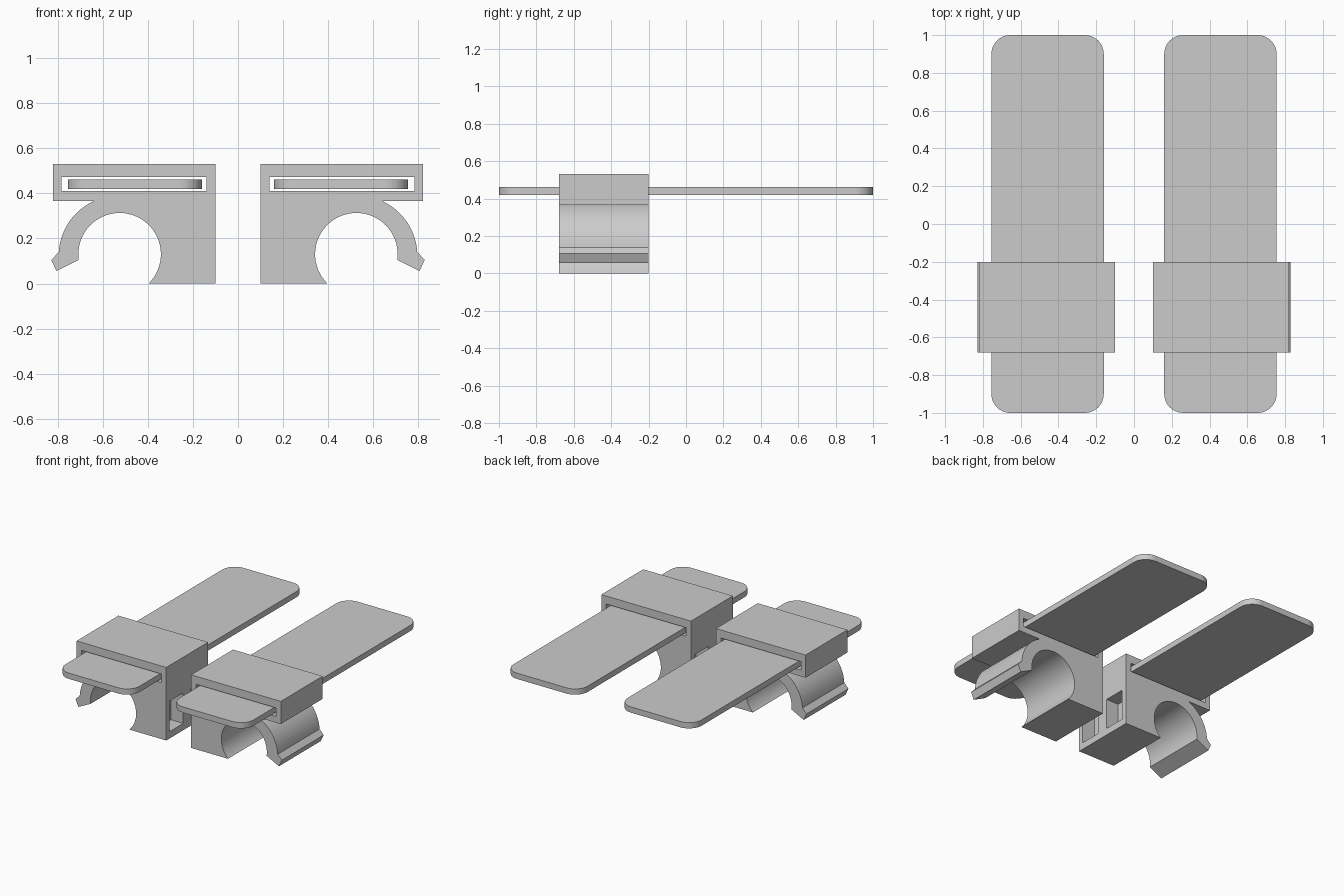
import bpy, bmesh
from math import radians, sin, cos

if "Cube" in bpy.data.objects:
    bpy.data.objects.remove(bpy.data.objects["Cube"])


def prism(name, pts, offset):
    """Extrude a planar outline (3D points) along the offset vector."""
    bm = bmesh.new()
    face = bm.faces.new([bm.verts.new(p) for p in pts])
    ext = bmesh.ops.extrude_face_region(bm, geom=[face], use_keep_orig=True)
    verts = [g for g in ext["geom"] if isinstance(g, bmesh.types.BMVert)]
    bmesh.ops.translate(bm, verts=verts, vec=offset)
    bmesh.ops.recalc_face_normals(bm, faces=bm.faces[:])
    mesh = bpy.data.meshes.new(name)
    bm.to_mesh(mesh)
    bm.free()
    obj = bpy.data.objects.new(name, mesh)
    bpy.context.collection.objects.link(obj)
    return obj


def arc(cx, cy, r0, r1, a0, a1, n):
    """Arc points, radius blending from r0 to r1."""
    out = []
    for i in range(n + 1):
        t = i / n
        a, r = radians(a0 + (a1 - a0) * t), r0 + (r1 - r0) * t
        out.append((cx + r * cos(a), cy + r * sin(a)))
    return out


def cut(target, x, y, z, s):
    """Subtract a box given by its ranges, mirrored in x by s."""
    pts = [(s * x[i], y[0], z[j]) for i, j in ((0, 0), (1, 0), (1, 1), (0, 1))]
    cutter = prism("cutter", pts, (0, y[1] - y[0], 0))
    cutter.hide_render = True
    mod = target.modifiers.new("cut", 'BOOLEAN')
    mod.operation, mod.solver, mod.object = 'DIFFERENCE', 'EXACT', cutter
    bpy.context.view_layer.objects.active = target
    bpy.ops.object.modifier_apply(modifier=mod.name)
    bpy.data.objects.remove(cutter)


Y0, Y1 = -0.68, -0.20

# Clip outline: body foot, tube bore, hooked lip, outer arm, strap housing
clip = [(0.10, 0.0)]
clip += arc(0.525, 0.13, 0.183, 0.183, 225.3, -8, 40)
clip += [(0.805, 0.055), (0.828, 0.105)]
clip += arc(0.525, 0.13, 0.27, 0.262, 2, 63.8, 14)
clip += [(0.82, 0.365), (0.82, 0.53), (0.10, 0.53)]

# Flat bar outline with rounded corners
R = 0.10
bar = []
for cx, cy, a in ((0.755 - R, 1 - R, 0), (0.16 + R, 1 - R, 90),
                  (0.16 + R, -1 + R, 180), (0.755 - R, -1 + R, 270)):
    bar += arc(cx, cy, R, R, a, a + 90, 10)

for side, s in (("right", 1), ("left", -1)):
    body = prism("clip_" + side, [(s * x, Y0, z) for x, z in clip],
                 (0, Y1 - Y0, 0))
    # slot that holds the bar
    cut(body, (0.14, 0.782), (Y0 - 0.1, Y1 + 0.1), (0.41, 0.472), s)
    # two pockets on the inner face
    for y in ((-0.645, -0.485), (-0.40, -0.24)):
        cut(body, (0.0, 0.20), y, (0.05, 0.27), s)
    prism("flat_bar_" + side, [(s * x, y, 0.42) for x, y in bar], (0, 0, 0.042))
